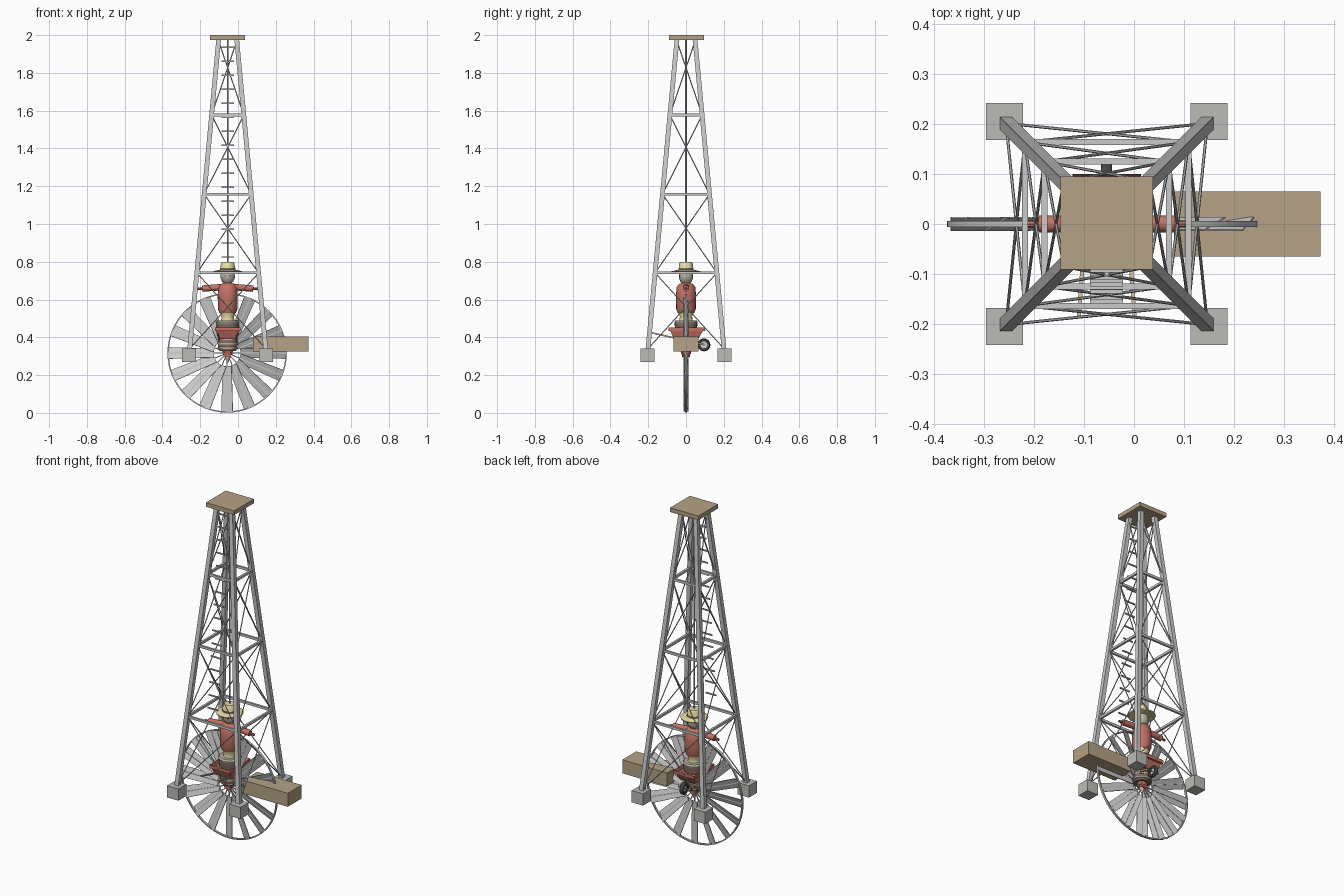
import bpy, bmesh, math
from mathutils import Vector, Matrix

if "Cube" in bpy.data.objects:
    bpy.data.objects.remove(bpy.data.objects["Cube"])

CX = -0.0545


def material(name, rgb):
    m = bpy.data.materials.new(name)
    m.diffuse_color = (*rgb, 1)
    m.use_nodes = True
    m.node_tree.nodes["Principled BSDF"].inputs["Base Color"].default_value = m.diffuse_color
    return m


RED = material("faded_red", (0.55, 0.17, 0.13))
STRAW = material("straw", (0.82, 0.72, 0.40))
WOOD = material("wood", (0.46, 0.36, 0.24))
TAN = material("tan", (0.62, 0.48, 0.32))
DARK = material("dark", (0.06, 0.06, 0.06))
CLOTH = material("cloth", (0.50, 0.46, 0.38))
BROWN = material("brown", (0.22, 0.15, 0.11))


def finish(name, bm, mat=None, smooth=False):
    bmesh.ops.recalc_face_normals(bm, faces=bm.faces)
    me = bpy.data.meshes.new(name)
    bm.to_mesh(me)
    bm.free()
    ob = bpy.data.objects.new(name, me)
    bpy.context.collection.objects.link(ob)
    if mat:
        me.materials.append(mat)
    if smooth:
        bpy.context.view_layer.objects.active = ob
        ob.select_set(True)
        bpy.ops.object.shade_smooth_by_angle(angle=math.radians(40))
        ob.select_set(False)
    return ob


def loft(bm, lo, hi):
    """Closed solid between two matching rings of points."""
    a = [bm.verts.new(p) for p in lo]
    b = [bm.verts.new(p) for p in hi]
    n = len(a)
    for i in range(n):
        bm.faces.new((a[i], a[(i + 1) % n], b[(i + 1) % n], b[i]))
    bm.faces.new(a[::-1])
    bm.faces.new(b)


def rect(x, y, z, hx, hy):
    return [(x + sx * hx, y + sy * hy, z) for sx, sy in ((-1, -1), (1, -1), (1, 1), (-1, 1))]


def bar(bm, a, b, w, h=None, sides=4):
    """Straight bar of given width between two points."""
    a, b = Vector(a), Vector(b)
    d = (b - a).normalized()
    up = Vector((0, 0, 1)) if abs(d.z) < 0.95 else Vector((0, 1, 0))
    s = d.cross(up).normalized()
    t = s.cross(d)
    h = h or w
    if sides == 4:
        offs = [s * w / 2 * i + t * h / 2 * j for i, j in ((-1, -1), (1, -1), (1, 1), (-1, 1))]
    else:
        offs = [(s * math.cos(k) + t * math.sin(k)) * w / 2
                for k in (2 * math.pi * i / sides for i in range(sides))]
    loft(bm, [a + o for o in offs], [b + o for o in offs])


def lathe(name, profile, mat, axis='Z', loc=(CX, 0, 0), n=20, closed=False, smooth=True):
    """Revolve (radius, height) points round an axis."""
    bm = bmesh.new()
    rings = [[bm.verts.new((r * math.cos(2 * math.pi * i / n), r * math.sin(2 * math.pi * i / n), z))
              for i in range(n)] for r, z in profile]
    pairs = list(zip(rings, rings[1:])) + ([(rings[-1], rings[0])] if closed else [])
    for p, q in pairs:
        for i in range(n):
            bm.faces.new((p[i], p[(i + 1) % n], q[(i + 1) % n], q[i]))
    if not closed:
        bm.faces.new(rings[0][::-1])
        bm.faces.new(rings[-1])
    if axis != 'Z':
        bm.transform(Matrix.Rotation(math.pi / 2, 4, 'Y' if axis == 'X' else 'X'))
    bm.transform(Matrix.Translation(loc))
    return finish(name, bm, mat, smooth)


# Tower: four tapering legs on blocks
def half(z):
    return 0.201 + (0.048 - 0.201) * (z - 0.34) / (1.975 - 0.34)


CORNERS = [(-1, -1), (1, -1), (1, 1), (-1, 1)]
legs, feet = bmesh.new(), bmesh.new()
for sx, sy in CORNERS:
    h0, h1 = half(0.32), half(1.978)
    loft(legs, rect(CX + sx * h0, sy * h0, 0.32, 0.0125, 0.0125),
         rect(CX + sx * h1, sy * h1, 1.978, 0.0125, 0.0125))
    fx, fy = CX + sx * 0.204, sy * 0.205
    loft(feet, rect(fx, fy, 0.27, 0.037, 0.037), rect(fx, fy, 0.34, 0.037, 0.037))
finish("tower_legs", legs)
finish("footing_blocks", feet, material("stone", (0.50, 0.50, 0.47)))

# Tower: horizontal girts and crossed braces on each face
girts, braces = bmesh.new(), bmesh.new()
levels = [0.34, 0.741, 1.158, 1.577, 1.97]
for (ax, ay), (bx, by) in zip(CORNERS, CORNERS[1:] + CORNERS[:1]):
    def pt(sx, sy, z):
        return (CX + sx * half(z), sy * half(z), z)
    for z in levels[1:-1]:
        bar(girts, pt(ax, ay, z), pt(bx, by, z), 0.012, 0.014)
    for z0, z1 in zip(levels, levels[1:]):
        bar(braces, pt(ax, ay, z0), pt(bx, by, z1), 0.006, sides=6)
        bar(braces, pt(bx, by, z0), pt(ax, ay, z1), 0.006, sides=6)
finish("tower_girts", girts)
finish("tower_braces", braces)

# Ladder rungs on the front face, and the centre pump rod
rungs, rod = bmesh.new(), bmesh.new()
for i in range(16):
    z = 0.825 + i * 0.074
    bar(rungs, (CX - 0.033, -half(z), z), (CX + 0.033, -half(z), z), 0.007)
finish("ladder_rungs", rungs)
bar(rod, (CX, 0, 0.75), (CX, 0, 1.98), 0.008, sides=8)
finish("pump_rod", rod)

# Top platform and tail box
deck, tail = bmesh.new(), bmesh.new()
loft(deck, rect(CX, 0.002, 1.975, 0.0925, 0.0925), rect(CX, 0.002, 2.0, 0.0925, 0.0925))
finish("top_platform", deck, WOOD)
loft(tail, rect(0.226, 0, 0.325, 0.146, 0.065), rect(0.226, 0, 0.405, 0.146, 0.065))
finish("tail_box", tail, WOOD)

# Fan wheel: rim, wide pitched blades, spokes and hub
R, WX, WZ, N = 0.316, -0.0575, 0.317, 16
lathe("fan_rim", [(R, -0.006), (R, 0.006), (R - 0.007, 0.006), (R - 0.007, -0.006)],
      None, 'Y', (WX, 0, WZ), 64, True)
blades, spokes = bmesh.new(), bmesh.new()
for i in range(N):
    M = Matrix.Translation((WX, 0, WZ)) @ Matrix.Rotation(2 * math.pi * i / N, 4, 'Y')
    B = M @ Matrix.Rotation(math.radians(23), 4, 'Z')
    loft(blades, [B @ Vector(p) for p in rect(0, 0, 0.07, 0.026, 0.0015)],
         [B @ Vector(p) for p in rect(0, 0, 0.309, 0.033, 0.0015)])
    bar(spokes, M @ Vector((0, 0, 0.01)), M @ Vector((0, 0, R - 0.004)), 0.005)
finish("fan_blades", blades)
finish("fan_spokes", spokes)
lathe("fan_hub", [(0.022, -0.02), (0.022, 0.02)], RED, 'Y', (WX, 0, WZ))

# Wheelbarrow: flared tray, handles, axle and wheel
tray = bmesh.new()
loft(tray, rect(CX, 0, 0.390, 0.050, 0.064), rect(CX, 0.004, 0.453, 0.068, 0.096))
top = max(tray.faces, key=lambda f: f.calc_center_median().z)
bmesh.ops.inset_region(tray, faces=[top], thickness=0.006)
bmesh.ops.translate(tray, verts=top.verts, vec=(0, 0, -0.02))
finish("barrow_tray", tray, RED)
handles, axle = bmesh.new(), bmesh.new()
for s in (-1, 1):
    bar(handles, (CX + s * 0.056, -0.187, 0.425), (CX + s * 0.035, 0.095, 0.362), 0.008)
finish("barrow_handles", handles, TAN)
bar(axle, (CX - 0.037, 0.095, 0.36), (CX + 0.037, 0.095, 0.36), 0.007, sides=8)
finish("barrow_axle", axle)
lathe("barrow_tyre", [(0.018, -0.009), (0.029, -0.011), (0.034, -0.005), (0.034, 0.005),
                      (0.029, 0.011), (0.018, 0.009)], DARK, 'X', (CX, 0.095, 0.36), 24, True)
lathe("barrow_wheel_disc", [(0.019, -0.004), (0.019, 0.004)], None, 'X', (CX, 0.095, 0.36))

# Post and keg below the tray
lathe("post_tip", [(0.002, 0.265), (0.014, 0.292), (0.016, 0.312)], TAN)
lathe("post_collar", [(0.024, 0.31), (0.03, 0.335)], RED)
lathe("keg", [(0.044, 0.328), (0.052, 0.35), (0.052, 0.38), (0.046, 0.40)], BROWN)
for i, z in enumerate((0.338, 0.362, 0.386)):
    lathe(f"keg_hoop_{i + 1}", [(0.054, z), (0.054, z + 0.007)], CLOTH)

# Straw figure: drum seat, waist, torso, arms, head and hat
lathe("lower_drum", [(0.056, 0.43), (0.06, 0.465), (0.06, 0.472)], BROWN)
lathe("drum_rim", [(0.06, 0.472), (0.062, 0.48), (0.056, 0.49)], CLOTH)
lathe("straw_waist", [(0.036, 0.488), (0.032, 0.51), (0.046, 0.54)], STRAW)
lathe("shirt_torso", [(0.044, 0.53), (0.052, 0.55), (0.053, 0.62), (0.05, 0.665),
                      (0.036, 0.683), (0.015, 0.69)], RED)
sleeves, sticks = bmesh.new(), bmesh.new()
for s in (-1, 1):
    bar(sleeves, (CX + s * 0.03, 0, 0.666), (CX + s * 0.135, 0, 0.658), 0.034, sides=12)
    bar(sticks, (CX + s * 0.13, 0, 0.659), (CX + s * 0.162, 0, 0.656), 0.014, sides=8)
finish("shirt_sleeves", sleeves, RED, True)
finish("arm_sticks", sticks, RED)
lathe("sack_head", [(0.014, 0.68), (0.03, 0.695), (0.038, 0.715), (0.037, 0.735), (0.03, 0.755)], CLOTH)
eyes = bmesh.new()
for s in (-1, 1):
    bar(eyes, (CX + s * 0.014, -0.03, 0.725), (CX + s * 0.014, -0.038, 0.725), 0.008, sides=8)
finish("button_eyes", eyes, DARK)
lathe("hat_brim", [(0.074, 0.744), (0.076, 0.750), (0.04, 0.758)], STRAW)
lathe("hat_crown", [(0.04, 0.752), (0.036, 0.79), (0.03, 0.80)], STRAW)
lathe("hat_band", [(0.041, 0.758), (0.04, 0.766)], BROWN)
